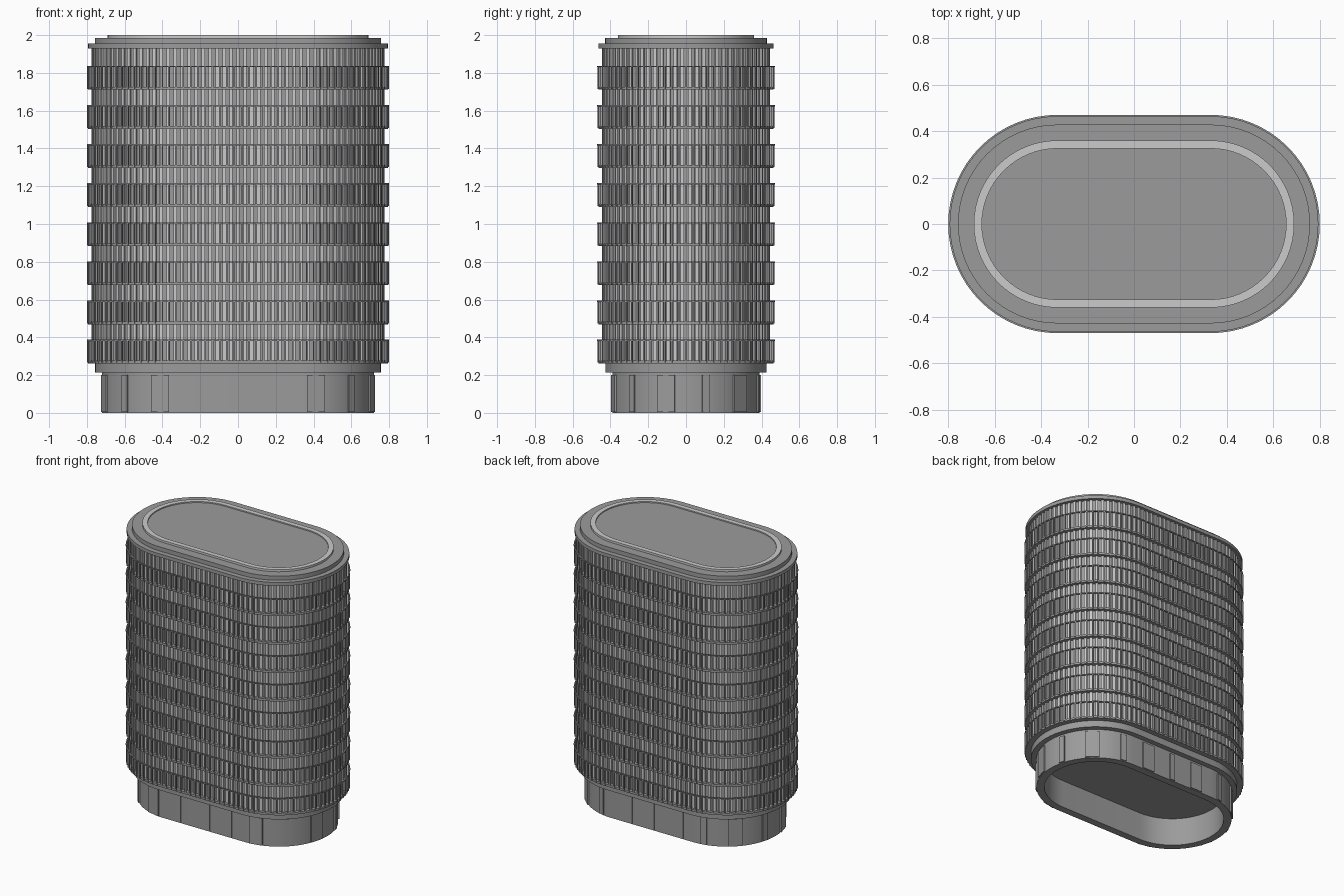
import bpy, bmesh, math
from mathutils import Vector, Matrix

if "Cube" in bpy.data.objects:
    bpy.data.objects.remove(bpy.data.objects["Cube"])

HALF = 0.33     # half length of the straight sides of the oval plan
SEG = 32        # segments in each rounded end
PITCH = 0.207   # storey height
FLOORS = 8


def material(name, v):
    m = bpy.data.materials.new(name)
    m.diffuse_color = (v, v, v, 1)
    m.use_nodes = True
    m.node_tree.nodes["Principled BSDF"].inputs["Base Color"].default_value = m.diffuse_color
    return m


DARK = material("dark_grey", 0.33)
LIGHT = material("light_grey", 0.57)


def outline(r):
    pts = []
    for cx, start in ((HALF, -math.pi / 2), (-HALF, math.pi / 2)):
        for i in range(SEG + 1):
            a = start + math.pi * i / SEG
            pts.append((cx + r * math.cos(a), r * math.sin(a)))
    return pts


def along(t, r):
    """Point and outward angle at fraction t round the oval, from front centre."""
    arc = math.pi * r
    s = (t % 1) * (4 * HALF + 2 * arc)
    if s < HALF:
        return s, -r, -math.pi / 2
    s -= HALF
    if s < arc:
        a = s / r - math.pi / 2
        return HALF + r * math.cos(a), r * math.sin(a), a
    s -= arc
    if s < 2 * HALF:
        return HALF - s, r, math.pi / 2
    s -= 2 * HALF
    if s < arc:
        a = s / r + math.pi / 2
        return -HALF + r * math.cos(a), r * math.sin(a), a
    return s - arc - HALF, -r, -math.pi / 2


def finish(name, bm, smooth=False, mat=DARK):
    bmesh.ops.recalc_face_normals(bm, faces=bm.faces)
    me = bpy.data.meshes.new(name)
    bm.to_mesh(me)
    bm.free()
    me.materials.append(mat)
    ob = bpy.data.objects.new(name, me)
    bpy.context.collection.objects.link(ob)
    if smooth:
        bpy.ops.object.select_all(action='DESELECT')
        ob.select_set(True)
        bpy.context.view_layer.objects.active = ob
        bpy.ops.object.shade_smooth_by_angle(angle=math.radians(30))
    return ob


def sweep(bm, profile, closed=False):
    """Carry an (offset, height) profile round the oval; cap the ends if open."""
    rings = [[bm.verts.new((x, y, z)) for x, y in outline(r)] for r, z in profile]
    n = len(rings[0])
    pairs = list(zip(rings, rings[1:]))
    if closed:
        pairs.append((rings[-1], rings[0]))
    else:
        bm.faces.new(rings[0])
        bm.faces.new(rings[-1])
    for lo, hi in pairs:
        for i in range(n):
            j = (i + 1) % n
            bm.faces.new((lo[i], lo[j], hi[j], hi[i]))


def posts(bm, count, r0, r1, z0, z1, width, phase=0.0):
    """Upright boxes spaced evenly round the oval."""
    size = Matrix.Diagonal((r1 - r0, width, z1 - z0, 1))
    for i in range(count):
        x, y, a = along((i + phase) / count, (r0 + r1) / 2)
        m = Matrix.Translation(Vector((x, y, (z0 + z1) / 2))) @ Matrix.Rotation(a, 4, 'Z') @ size
        bmesh.ops.create_cube(bm, size=1, matrix=m)


# hollow ground storey with its ceiling
bm = bmesh.new()
sweep(bm, [(0.338, 0.2), (0.338, 0.0), (0.39, 0.0), (0.39, 0.215)])
finish("ground_storey", bm, True)

# alternating wide and narrow ground pillars
bm = bmesh.new()
posts(bm, 9, 0.355, 0.397, 0.005, 0.2, 0.095)
posts(bm, 9, 0.355, 0.397, 0.005, 0.2, 0.04, 0.5)
finish("ground_pillars", bm)

# plinth below the first floor
bm = bmesh.new()
sweep(bm, [(0.427, 0.215), (0.427, 0.265)])
finish("plinth", bm, True)

# tower wall and its upright ribs
bm = bmesh.new()
sweep(bm, [(0.436, 0.262), (0.436, 1.935)])
finish("tower_wall", bm, True)
bm = bmesh.new()
posts(bm, 110, 0.427, 0.445, 0.265, 1.932, 0.018)
finish("wall_ribs", bm, mat=LIGHT)

# balcony floors, top rails and balusters
slabs, rails, bars = bmesh.new(), bmesh.new(), bmesh.new()
for k in range(FLOORS):
    z = 0.262 + k * PITCH
    sweep(slabs, [(0.42, z), (0.464, z), (0.464, z + 0.015), (0.42, z + 0.015)], True)
    sweep(rails, [(0.462, z + 0.119), (0.470, z + 0.119),
                  (0.470, z + 0.126), (0.462, z + 0.126)], True)
    posts(bars, 110, 0.462, 0.469, z + 0.004, z + 0.122, 0.009, 0.5)
finish("balcony_floors", slabs, True)
finish("balcony_rails", rails, True)
finish("balusters", bars)

# stepped roof with a low raised kerb round the inner deck
bm = bmesh.new()
sweep(bm, [(0.464, 1.93), (0.464, 1.955), (0.428, 1.955), (0.428, 1.985)])
finish("roof_steps", bm, True)
bm = bmesh.new()
sweep(bm, [(0.325, 1.98), (0.36, 1.98), (0.36, 2.0), (0.325, 2.0)], True)
finish("roof_kerb", bm, True, LIGHT)
bm = bmesh.new()
sweep(bm, [(0.326, 1.98), (0.326, 1.992)])
finish("roof_deck", bm, True)
